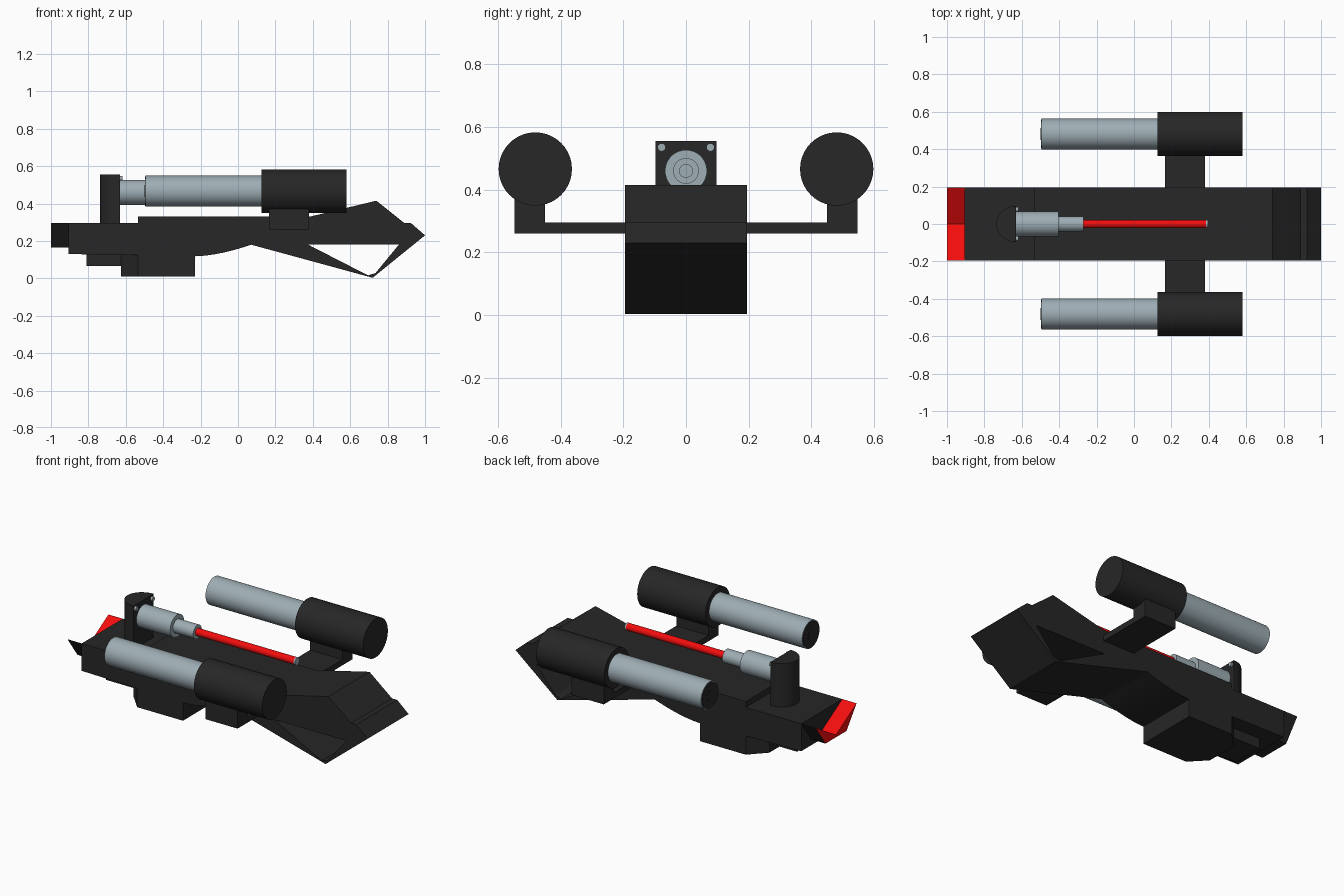
import bpy, bmesh
from math import sin, cos, pi, radians
from mathutils import Vector

if "Cube" in bpy.data.objects:
    bpy.data.objects.remove(bpy.data.objects["Cube"])


def material(name, rgb):
    m = bpy.data.materials.new(name)
    m.diffuse_color = (*rgb, 1)
    m.use_nodes = True
    m.node_tree.nodes["Principled BSDF"].inputs["Base Color"].default_value = m.diffuse_color
    return m


DARK = material("dark", (0.02, 0.02, 0.02))
SILVER = material("silver", (0.34, 0.42, 0.46))
RED = material("red", (0.9, 0.004, 0.004))


def prism(name, pts, axis, a, b, mat=DARK):
    """Extrude a 2D profile along x, y or z from a to b."""
    place = {"x": lambda u, v, t: (t, u, v),
             "y": lambda u, v, t: (u, t, v),
             "z": lambda u, v, t: (u, v, t)}[axis]
    bm = bmesh.new()
    face = bm.faces.new([bm.verts.new(place(u, v, a)) for u, v in pts])
    ext = bmesh.ops.extrude_face_region(bm, geom=[face])
    shift = Vector(place(0, 0, b - a))
    for v in ext["geom"]:
        if isinstance(v, bmesh.types.BMVert):
            v.co += shift
    bmesh.ops.recalc_face_normals(bm, faces=bm.faces)
    me = bpy.data.meshes.new(name)
    bm.to_mesh(me)
    bm.free()
    ob = bpy.data.objects.new(name, me)
    bpy.context.collection.objects.link(ob)
    me.materials.append(mat)
    return ob


def box(name, x0, x1, y0, y1, z0, z1, mat=DARK):
    return prism(name, [(x0, y0), (x1, y0), (x1, y1), (x0, y1)], "z", z0, z1, mat)


def smooth(ob):
    bpy.ops.object.select_all(action="DESELECT")
    ob.select_set(True)
    bpy.context.view_layer.objects.active = ob
    bpy.ops.object.shade_smooth_by_angle(angle=radians(30))


def rod(name, x0, x1, y, z, r, mat=SILVER, n=40):
    """Cylinder along x."""
    pts = [(y + r * cos(2 * pi * i / n), z + r * sin(2 * pi * i / n)) for i in range(n)]
    ob = prism(name, pts, "x", x0, x1, mat)
    smooth(ob)
    return ob


W = 0.195

# Main hull with arched belly, and the raised deck and nose
arch = [(-0.23 + 0.30 * t / 8, 0.118 + 0.062 * (t / 8) ** 1.7) for t in range(9)]
prism("hull", [(-0.905, 0.295), (-0.905, 0.13), (-0.23, 0.13 - 0.012)] + arch[1:]
      + [(0.86, 0.18), (1.0, 0.23), (0.925, 0.295), (0.89, 0.295), (0.74, 0.415),
         (0.385, 0.33), (-0.535, 0.33), (-0.535, 0.295)], "y", -W, W)

# Open keel frame under the nose
prism("nose_keel", [(0.07, 0.18), (0.72, 0.003), (1.0, 0.23), (0.86, 0.18),
                    (0.735, 0.028), (0.695, 0.016), (0.375, 0.18)], "y", -W, W)

# Stepped belly blocks
prism("belly_block", [(-0.23, -W), (-0.23, W), (-0.535, W), (-0.625, 0.1),
                      (-0.625, -0.1), (-0.535, -W)], "z", 0.01, 0.135)
box("belly_step", -0.81, -0.62, -0.1, 0.1, 0.065, 0.135)

# Grooved red tail
tail = prism("tail", [(-W, 0.295), (-0.1, 0.165), (0.1, 0.165), (W, 0.295), (0, 0.18)],
             "x", -1.0, -0.905)
tail.data.materials.append(RED)
for p in tail.data.polygons:
    if p.normal.z > 0.1 or p.normal.x < -0.9:
        p.material_index = 1

# Half-round post
post = prism("gun_post", [(-0.63 - 0.107 * sin(pi * i / 20), -0.097 * cos(pi * i / 20))
                          for i in range(21)], "z", 0.29, 0.556)
smooth(post)

# Stepped emitter and red beam rod
rod("emitter_base", -0.63, -0.405, 0, 0.46, 0.067)
rod("emitter_tip", -0.405, -0.27, 0, 0.46, 0.041)
rod("beam", -0.27, 0.385, 0, 0.46, 0.022, RED)
rod("beam_end", 0.385, 0.395, 0, 0.46, 0.022)

for side, s in (("right", -1), ("left", 1)):
    # Small studs on the post
    rod("stud_" + side, -0.63, -0.617, s * 0.078, 0.535, 0.013, SILVER, 16)
    # Engine bracket
    y0, y1, y2 = s * 0.19, s * 0.45, s * 0.547
    prism("bracket_" + side, [(y0, 0.26), (y2, 0.26), (y2, 0.38), (y1, 0.38),
                              (y1, 0.295), (y0, 0.295)], "x", 0.165, 0.38)
    # Engine pod, exhaust tube and its dark bore
    y = s * 0.481
    rod("engine_" + side, 0.125, 0.58, y, 0.466, 0.117)
    bpy.data.objects["engine_" + side].data.materials[0] = DARK
    rod("exhaust_" + side, -0.495, 0.125, y, 0.466, 0.083)
    n = 40
    rod("exhaust_cap_" + side, -0.498, -0.495, y, 0.466, 0.078, DARK)
    rod("exhaust_bore_" + side, -0.5, -0.498, y, 0.466, 0.032, DARK, 24)
